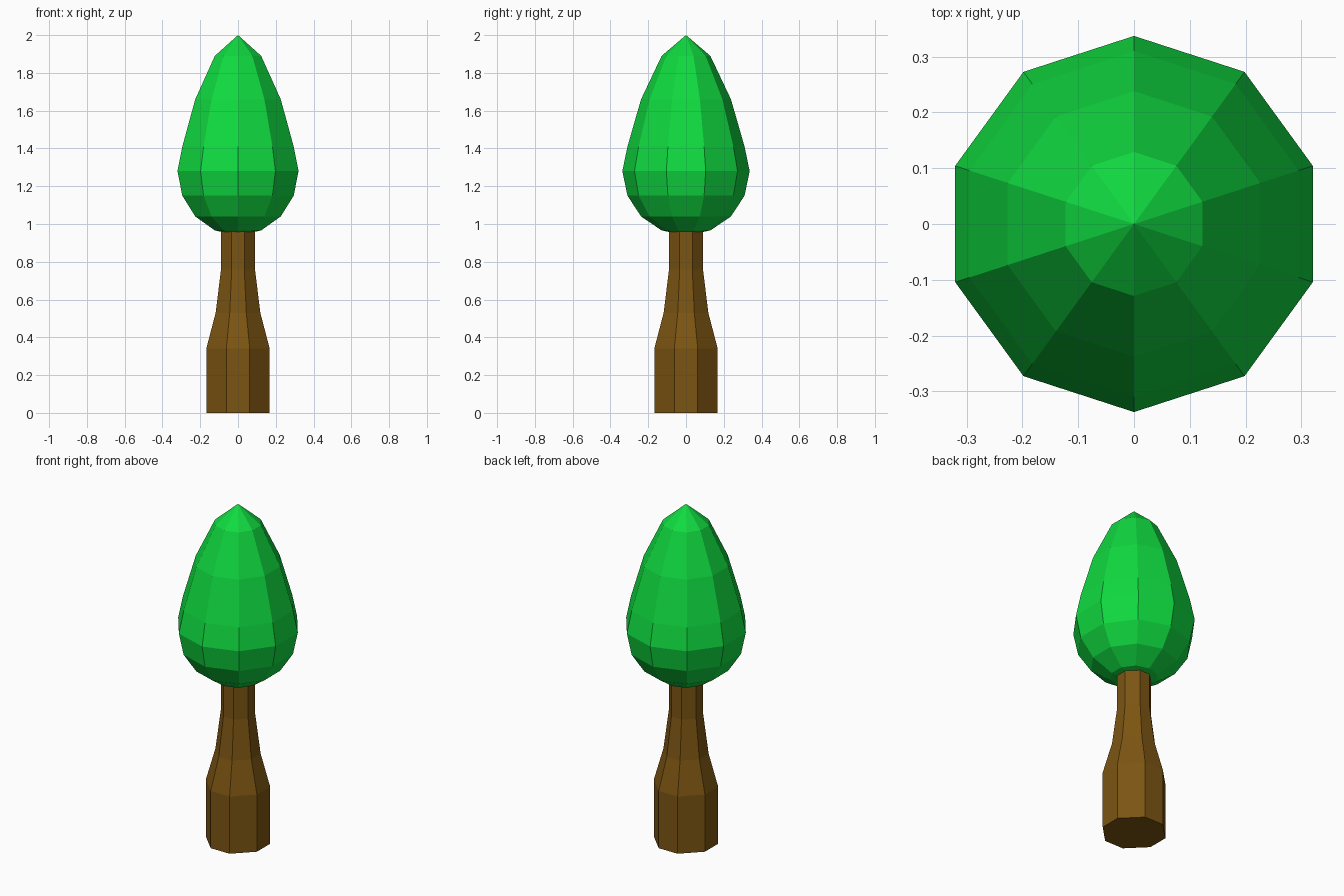
import bpy, bmesh, math

if "Cube" in bpy.data.objects:
    bpy.data.objects.remove(bpy.data.objects["Cube"])


def paint(obj, color):
    mat = bpy.data.materials.new(obj.name + "_colour")
    mat.diffuse_color = (*color, 1)
    mat.use_nodes = True
    mat.node_tree.nodes["Principled BSDF"].inputs["Base Color"].default_value = mat.diffuse_color
    obj.data.materials.append(mat)


def loft(name, angles, profile, color):
    """Stack rings of (radius, z) on the given angles; zero radius makes a tip."""
    bm = bmesh.new()
    rings = []
    for r, z in profile:
        if r == 0:
            rings.append([bm.verts.new((0, 0, z))])
        else:
            rings.append([bm.verts.new((r * math.cos(a), r * math.sin(a), z)) for a in angles])
    n = len(angles)
    for low, high in zip(rings, rings[1:]):
        for i in range(n):
            j = (i + 1) % n
            if len(low) == 1:
                bm.faces.new((low[0], high[j], high[i]))
            elif len(high) == 1:
                bm.faces.new((low[i], low[j], high[0]))
            else:
                bm.faces.new((low[i], low[j], high[j], high[i]))
    for ring in (rings[0], rings[-1]):
        if len(ring) > 1:
            bm.faces.new(ring)
    bmesh.ops.recalc_face_normals(bm, faces=bm.faces)
    mesh = bpy.data.meshes.new(name)
    bm.to_mesh(mesh)
    bm.free()
    obj = bpy.data.objects.new(name, mesh)
    bpy.context.collection.objects.link(obj)
    paint(obj, color)


# Trunk: eight sides, the four facing the axes slightly narrower
trunk_angles = [math.radians(q * 90 + s * 20.3) for q in range(4) for s in (-1, 1)]
loft("trunk", trunk_angles,
     [(0.179, 0), (0.179, 0.34), (0.126, 0.53), (0.096, 0.76), (0.096, 1.02)],
     (0.20, 0.09, 0.006))

# Crown: ten-sided teardrop with a corner on the y axis
crown_angles = [math.radians(90 + i * 36) for i in range(10)]
loft("crown", crown_angles,
     [(0, 0.94), (0.129, 0.966), (0.238, 1.04), (0.31, 1.15), (0.337, 1.28),
      (0.31, 1.41), (0.238, 1.66), (0.129, 1.89), (0, 2.0)],
     (0.005, 0.70, 0.05))
